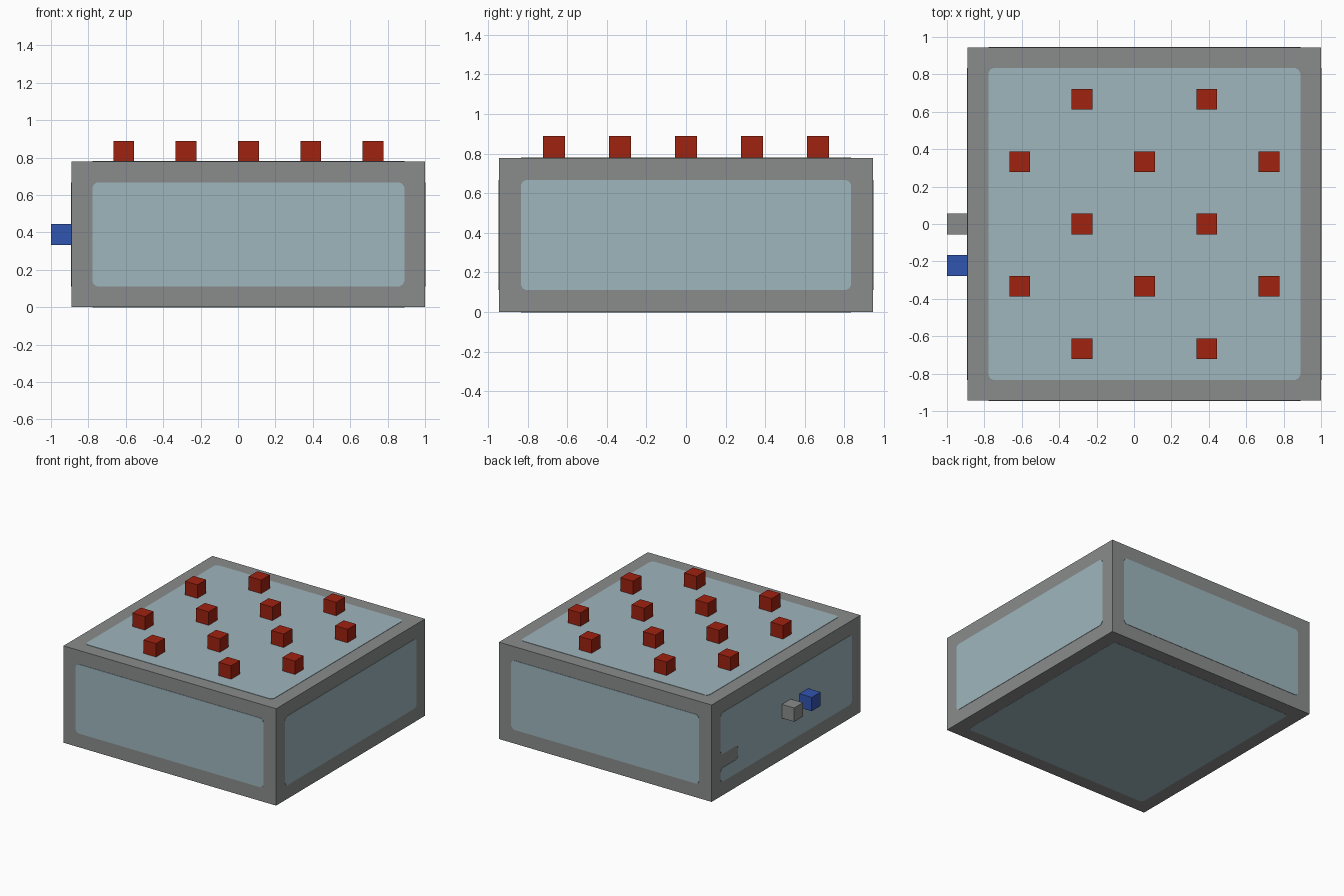
import bpy
import bmesh
from mathutils import Vector

if "Cube" in bpy.data.objects:
    bpy.data.objects.remove(bpy.data.objects["Cube"], do_unlink=True)

U = 1 / 9                      # module: every size is a multiple of this
W, H = 17 * U, 7 * U           # body width/depth and height
CENTRE = Vector((U / 2, 0, H / 2))
THICK = 0.003                  # panel plate thickness


def material(name, colour):
    mat = bpy.data.materials.new(name)
    mat.use_nodes = True
    mat.diffuse_color = (*colour, 1)
    mat.node_tree.nodes["Principled BSDF"].inputs["Base Color"].default_value = (*colour, 1)
    return mat


grey = material("casing grey", (0.255, 0.262, 0.262))
pale = material("panel pale blue", (0.342, 0.468, 0.515))
red = material("stud red", (0.35, 0.016, 0.005))
blue = material("connector blue", (0.031, 0.089, 0.434))


def finish(bm, name, mat):
    bmesh.ops.recalc_face_normals(bm, faces=bm.faces)
    mesh = bpy.data.meshes.new(name)
    bm.to_mesh(mesh)
    bm.free()
    mesh.materials.append(mat)
    obj = bpy.data.objects.new(name, mesh)
    bpy.context.collection.objects.link(obj)


def box(name, centre, size, mat):
    bm = bmesh.new()
    bmesh.ops.create_cube(bm, size=1)
    bmesh.ops.scale(bm, vec=size, verts=bm.verts)
    bmesh.ops.translate(bm, vec=centre, verts=bm.verts)
    finish(bm, name, mat)


def rounded(points, r=0.025):
    """Soften each corner of a 2D outline with a small three-point arc."""
    out = []
    for i, p in enumerate(points):
        a = p + (points[i - 1] - p).normalized() * r
        b = p + (points[(i + 1) % len(points)] - p).normalized() * r
        out += [a, (a + b) * 0.35 + p * 0.3, b]
    return out


def panel(name, outline, normal, along, up, distance):
    """Thin plate lying on one side of the body."""
    normal, along, up = Vector(normal), Vector(along), Vector(up)
    bm = bmesh.new()
    origin = CENTRE + normal * distance
    verts = [bm.verts.new(origin + along * p.x + up * p.y)
             for p in rounded([Vector(q) for q in outline])]
    face = bm.faces.new(verts)
    ext = bmesh.ops.extrude_face_region(bm, geom=[face], use_keep_orig=True)
    moved = [v for v in ext["geom"] if isinstance(v, bmesh.types.BMVert)]
    bmesh.ops.translate(bm, vec=normal * THICK, verts=moved)
    finish(bm, name, pale)


# Casing
box("casing", CENTRE, (W, W, H), grey)

# Recess panels, each one module in from the edges
a, h = W / 2 - U, H / 2 - U
side = [(-a, -h), (a, -h), (a, h), (-a, h)]
square = [(-a, -a), (a, -a), (a, a), (-a, a)]
# The right panel has a slot of casing running in from its rear edge
slotted = [(-a, -h), (a, -h), (a, -1.5 * U), (a - 2 * U, -1.5 * U),
           (a - 2 * U, -U / 2), (a, -U / 2), (a, h), (-a, h)]
panel("front_panel", side, (0, -1, 0), (1, 0, 0), (0, 0, 1), W / 2)
panel("back_panel", side, (0, 1, 0), (1, 0, 0), (0, 0, 1), W / 2)
panel("left_panel", side, (1, 0, 0), (0, 1, 0), (0, 0, 1), W / 2)
panel("right_panel", slotted, (-1, 0, 0), (0, 1, 0), (0, 0, 1), W / 2)
panel("top_panel", square, (0, 0, 1), (1, 0, 0), (0, 1, 0), H / 2)
# The underside plate is set flush with the ground plane
panel("bottom_panel", square, (0, 0, -1), (1, 0, 0), (0, 1, 0), H / 2 - THICK / 2)

# Red studs in staggered rows of two and three
for row in range(-2, 3):
    columns = (-1, 1) if row % 2 == 0 else (-2, 0, 2)
    for col in columns:
        box("top_stud", (U / 2 + col * 3 * U, row * 3 * U, H + U / 2), (U, U, U), red)

# Connectors on the right side
for name, y, mat in (("grey_connector", 0, grey), ("blue_connector", -2 * U, blue)):
    box(name, (-1 + U / 2, y, H / 2), (U, U, U), mat)
